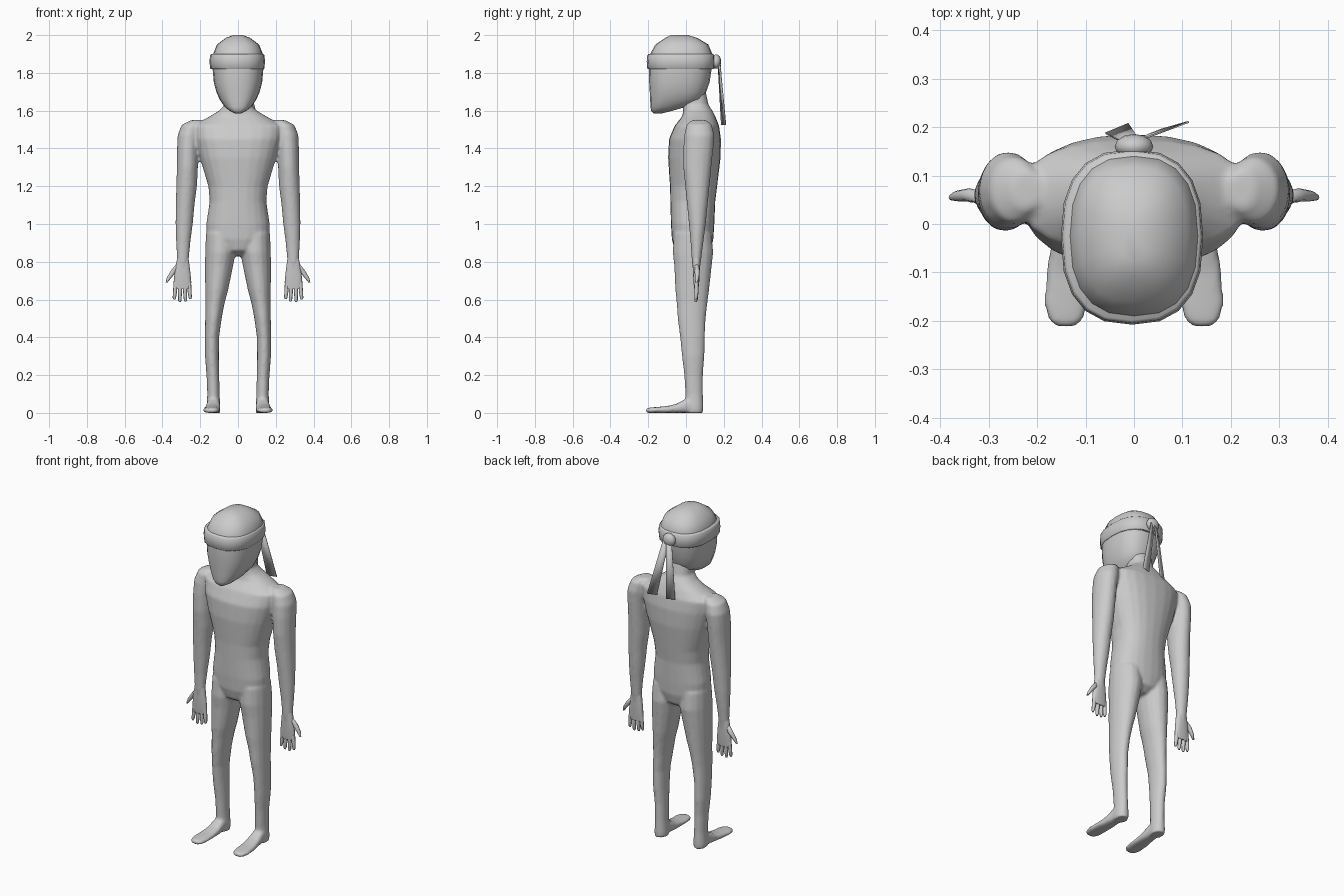
import bpy, bmesh, math
from mathutils import Vector

cube = bpy.data.objects.get("Cube")
if cube:
    bpy.data.objects.remove(cube, do_unlink=True)

grey = bpy.data.materials.new("plain grey")
grey.use_nodes = True
colour = (0.6, 0.6, 0.6, 1)
grey.diffuse_color = colour
grey.node_tree.nodes["Principled BSDF"].inputs["Base Color"].default_value = colour


def loft(bm, sections, sides=16, power=2.0, flip=1, along_y=False):
    """Closed skin over oval rings (cx, cy, cz, radius, radius); flip=-1 mirrors in x."""
    def bulge(t):
        return math.copysign(abs(t) ** (2 / power), t)
    rings = []
    for cx, cy, cz, ra, rb in sections:
        ring = []
        for i in range(sides):
            a = math.tau * i / sides
            u, v = ra * bulge(math.cos(a)), rb * bulge(math.sin(a))
            offset = Vector((u, 0, v)) if along_y else Vector((u, v, 0))
            p = Vector((cx, cy, cz)) + offset
            p.x *= flip
            ring.append(bm.verts.new(p))
        rings.append(ring)
    for low, high in zip(rings, rings[1:]):
        for i in range(sides):
            j = (i + 1) % sides
            bm.faces.new((low[i], low[j], high[j], high[i]))
    bm.faces.new(rings[0])
    bm.faces.new(rings[-1])


def finish(name, bm, angle=60):
    """Turn a bmesh into a smooth shaded object."""
    bmesh.ops.recalc_face_normals(bm, faces=bm.faces)
    mesh = bpy.data.meshes.new(name)
    bm.to_mesh(mesh)
    bm.free()
    mesh.materials.append(grey)
    obj = bpy.data.objects.new(name, mesh)
    bpy.context.collection.objects.link(obj)
    bpy.ops.object.select_all(action="DESELECT")
    obj.select_set(True)
    bpy.context.view_layer.objects.active = obj
    bpy.ops.object.shade_smooth_by_angle(angle=math.radians(angle))
    return obj


def centred(rows):
    """Rings on the middle plane from (z, front, back, half width)."""
    return [(0, (f + b) / 2, z, w, (b - f) / 2) for z, f, b, w in rows]


# Torso and neck: z, front, back, half width
torso = centred([
    (.83, -.01, .09, .03), (.86, -.06, .13, .1), (.92, -.075, .145, .165),
    (1, -.08, .15, .168), (1.12, -.083, .155, .15), (1.2, -.085, .165, .157),
    (1.35, -.095, .183, .202), (1.45, -.09, .185, .23), (1.52, -.06, .175, .24),
    (1.57, -.02, .155, .15), (1.6, -.015, .14, .1), (1.63, -.02, .12, .072),
    (1.72, -.02, .1, .066)])

# Arm, leg and foot: centre x, y, z and two radii
arm = [
    (.22, .07, 1.55, .03, .04), (.245, .07, 1.525, .054, .068),
    (.26, .07, 1.47, .06, .08), (.265, .065, 1.4, .058, .08),
    (.268, .06, 1.3, .056, .075), (.272, .06, 1.2, .055, .065),
    (.28, .06, 1.1, .05, .055), (.285, .06, 1, .046, .045),
    (.29, .058, .9, .038, .034), (.292, .055, .8, .031, .024),
    (.292, .055, .75, .03, .018)]
leg = [
    (.09, .035, .95, .08, .1), (.093, .037, .85, .081, .108),
    (.1, .037, .78, .075, .1), (.113, .033, .65, .061, .09),
    (.122, .032, .58, .051, .082), (.13, .03, .5, .044, .075),
    (.138, .034, .4, .038, .066), (.138, .038, .3, .037, .06),
    (.133, .04, .2, .034, .05), (.13, .043, .1, .033, .047),
    (.13, .045, .03, .037, .047), (.13, .045, 0, .037, .045)]
foot = [(x, y, h / 2, w, h / 2) for x, y, w, h in [
    (.13, .06, .034, .08), (.131, 0, .036, .075), (.133, -.05, .04, .048),
    (.138, -.1, .044, .036), (.141, -.17, .045, .03), (.141, -.2, .035, .027),
    (.141, -.213, .018, .022)]]

# Body: overlapping limbs fused into one skin
bm = bmesh.new()
loft(bm, torso, 24, 2.3)
for side in (1, -1):
    loft(bm, arm, flip=side)
    loft(bm, leg, flip=side)
    loft(bm, foot, power=2.8, flip=side, along_y=True)
body = finish("body", bm)
fuse = body.modifiers.new("fuse", "REMESH")
fuse.mode = "VOXEL"
fuse.voxel_size = 0.008
fuse.use_smooth_shade = True
soften = body.modifiers.new("soften", "SMOOTH")
soften.factor = 0.5
soften.iterations = 6

# Hands: flat palm, four fingers and an outward thumb
palm = [(.292, .055, .82, .03, .022), (.294, .055, .75, .041, .018),
        (.294, .055, .69, .047, .015), (.294, .055, .655, .042, .011)]
thumb = [(.315, .055, .785, .014, .012), (.34, .06, .75, .017, .014),
         (.365, .058, .715, .012, .011), (.378, .055, .69, .005, .006)]
fingers = [(.33, .337, .6), (.306, .308, .587), (.282, .278, .59), (.259, .253, .602)]
for side, name in ((1, "left_hand"), (-1, "right_hand")):
    bm = bmesh.new()
    loft(bm, palm, power=2.5, flip=side)
    loft(bm, thumb, 8, flip=side)
    for root, tip, end in fingers:
        middle = (root + tip) / 2
        loft(bm, [(root, .055, .69, .011, .011), (middle, .055, .64, .0105, .011),
                  (tip, .053, end + .01, .009, .009), (tip, .052, end, .005, .005)],
             8, flip=side)
    finish(name, bm)

# Head: z, front, back, half width
head = centred([
    (1.585, -.17, -.13, .015), (1.6, -.185, -.07, .045), (1.62, -.188, 0, .07),
    (1.66, -.19, .09, .098), (1.7, -.192, .107, .115), (1.75, -.195, .125, .128),
    (1.85, -.197, .14, .137), (1.9, -.19, .14, .132), (1.95, -.162, .118, .112),
    (1.985, -.11, .06, .065), (2, -.08, .01, .025)])
bm = bmesh.new()
loft(bm, head, 20, 2.5)
finish("head", bm, 80)

# Headband: a rounded strip around the head
bm = bmesh.new()
loft(bm, [(-.004, -.027, z, .138 + s, .172 + s) for z, s in
          [(1.82, .002), (1.825, .006), (1.86, .009), (1.893, .006), (1.9, 0)]], 20, 2.5)
finish("headband", bm, 50)

# Knot at the back of the band
bm = bmesh.new()
bmesh.ops.create_uvsphere(bm, u_segments=12, v_segments=8, radius=1)
for v in bm.verts:
    v.co = Vector((v.co.x * .04, .16 + v.co.y * .026, 1.86 + v.co.z * .038))
finish("band_knot", bm)

# Two flat ribbon tails hanging from the knot
tails = {"left_tail": ((.012, .175), (.085, .203), (.028, .008)),
         "right_tail": ((-.008, .175), (-.035, .197), (.024, .01))}
for name, (top, low, half) in tails.items():
    bm = bmesh.new()
    top, low, half = Vector(top), Vector(low), Vector(half)
    rows = []
    for t in (0, .5, 1):
        c = top.lerp(low, t)
        reach = half * (.6 + .4 * t)
        rows.append([bm.verts.new((*(c + reach * s), 1.855 - .33 * t)) for s in (-1, 1)])
    for a, b in zip(rows, rows[1:]):
        bm.faces.new((a[0], a[1], b[1], b[0]))
    tail = finish(name, bm)
    thick = tail.modifiers.new("cloth", "SOLIDIFY")
    thick.thickness = 0.004
    thick.offset = 0
